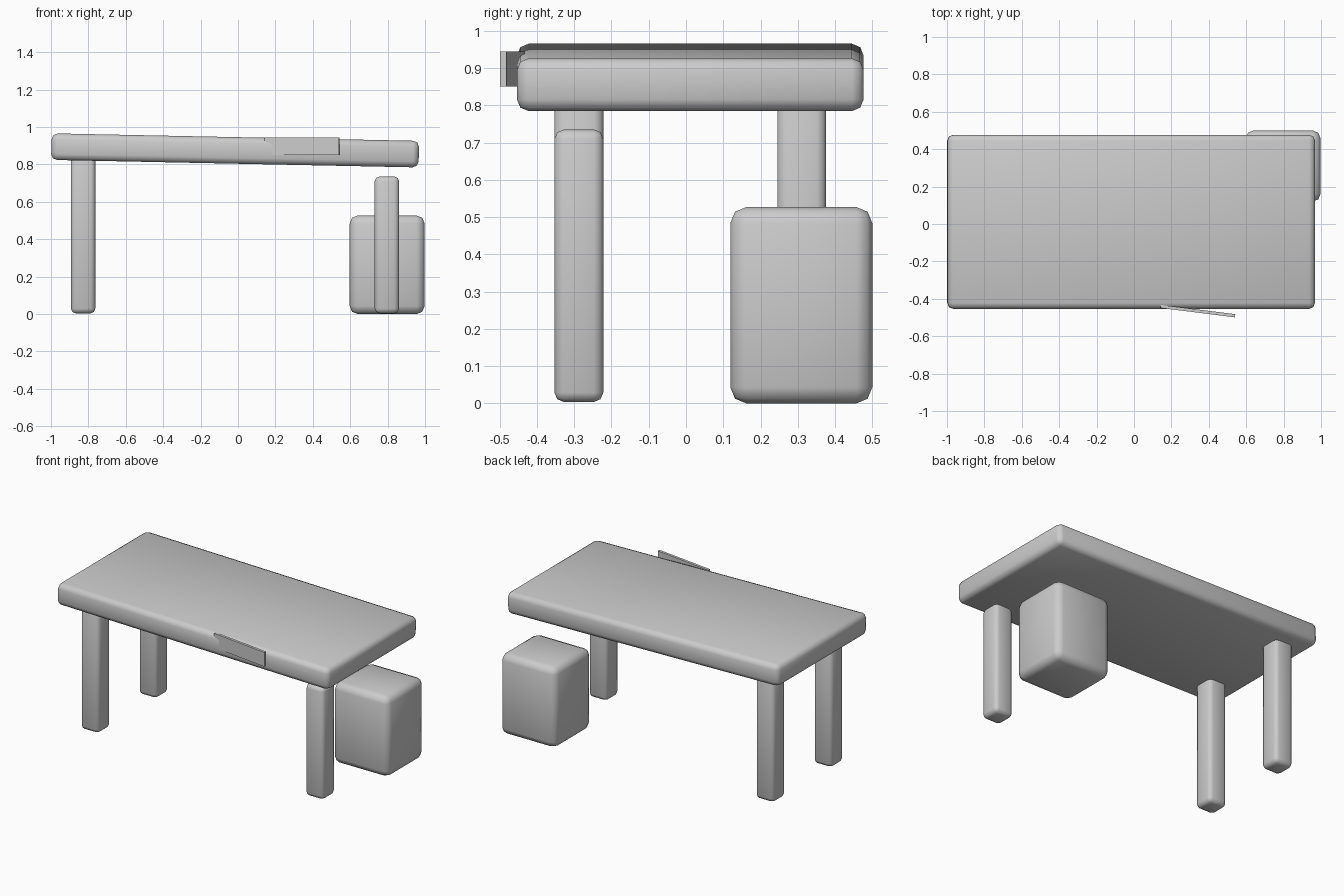
import bpy
from mathutils import Euler

if "Cube" in bpy.data.objects:
    bpy.data.objects.remove(bpy.data.objects["Cube"])


def block(name, lo, hi, bevel=0.0, rot=(0, 0, 0)):
    """Box spanning lo..hi, rotated about its centre, with rounded edges."""
    bpy.ops.mesh.primitive_cube_add(size=1)
    ob = bpy.context.object
    ob.name = name
    for v in ob.data.vertices:
        v.co = [c * (b - a) for c, a, b in zip(v.co, lo, hi)]
    ob.location = [(a + b) / 2 for a, b in zip(lo, hi)]
    ob.rotation_euler = Euler(rot)
    if bevel:
        mod = ob.modifiers.new("rounded_edges", 'BEVEL')
        mod.width = bevel
        mod.segments = 2
        mod.limit_method = 'NONE'
        bpy.ops.object.shade_smooth()
    return ob


# Slightly sagging table top
block("table_top", (-0.998, -0.454, 0.804), (0.967, 0.477, 0.946), 0.032, (0, 0.0205, 0))

# Three legs: the right front one is short and the right back one is missing
for name, x, y, height in (
    ("front_left_leg", -0.893, -0.353, 0.85),
    ("back_left_leg", -0.893, 0.245, 0.85),
    ("front_right_leg", 0.731, -0.353, 0.735),
):
    block(name, (x, y, 0.004), (x + 0.13, y + 0.131, height), 0.025)

# Crate standing under the unsupported corner
block("crate", (0.597, 0.119, 0.0), (0.998, 0.5, 0.527), 0.043)

# Loose thin plate on the front edge
block("front_plate", (0.14, -0.474, 0.851), (0.542, -0.457, 0.944), 0, (0, 0, -0.125))
